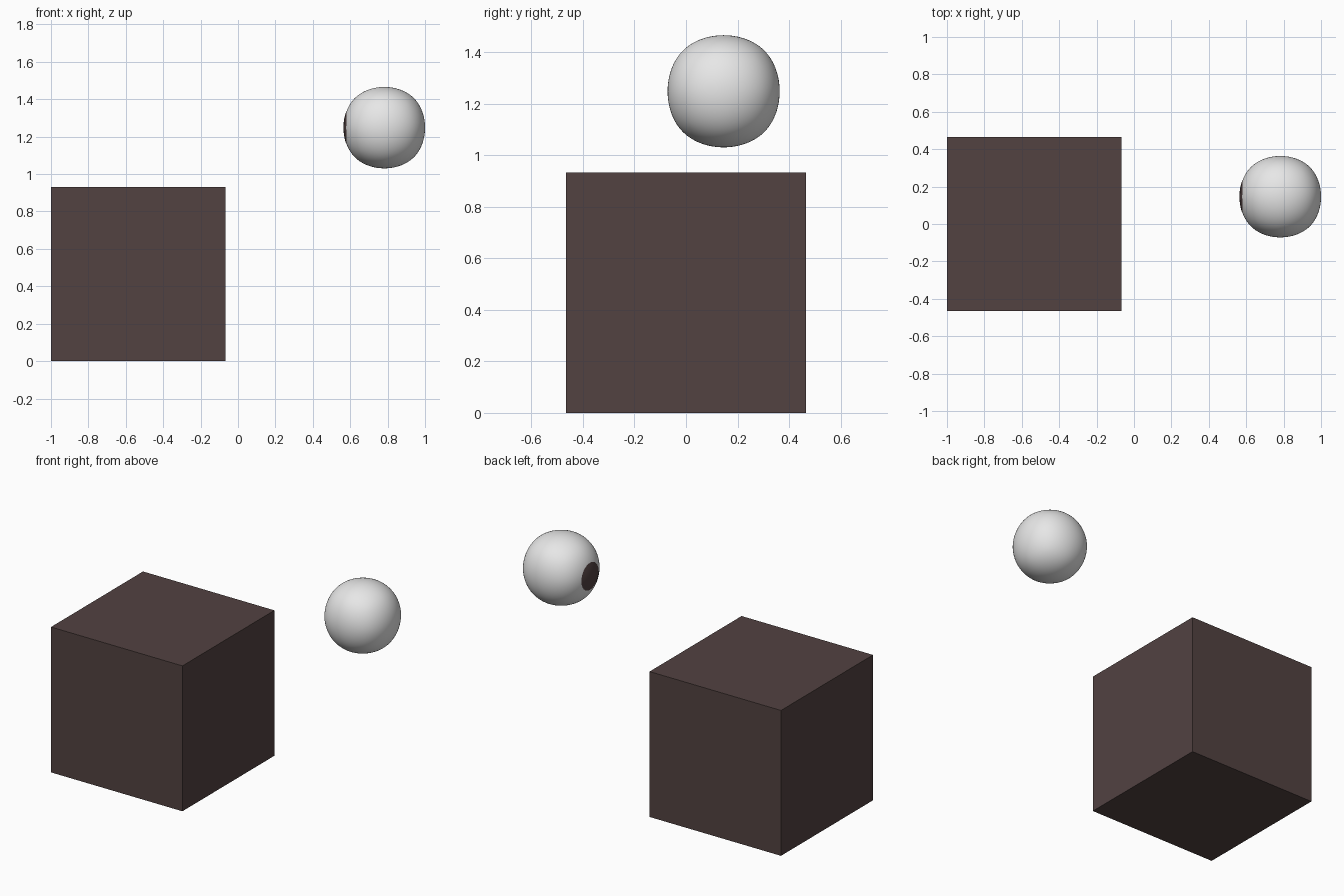
import bpy, bmesh, math
from mathutils import Vector
from mathutils.bvhtree import BVHTree

if "Cube" in bpy.data.objects:
    bpy.data.objects.remove(bpy.data.objects["Cube"])


def material(name, rgb):
    m = bpy.data.materials.new(name)
    m.diffuse_color = (*rgb, 1)
    m.use_nodes = True
    m.node_tree.nodes["Principled BSDF"].inputs["Base Color"].default_value = m.diffuse_color
    return m


def add_object(name, bm, mat, smooth):
    mesh = bpy.data.meshes.new(name)
    bm.to_mesh(mesh)
    bm.free()
    mesh.materials.append(mat)
    for p in mesh.polygons:
        p.use_smooth = smooth
    ob = bpy.data.objects.new(name, mesh)
    bpy.context.collection.objects.link(ob)
    return ob


dark = material("dark brown", (0.084, 0.054, 0.053))
white = material("eye white", (0.8, 0.8, 0.8))

# Body: plain cube standing on the ground
S = 0.932
bm = bmesh.new()
bmesh.ops.create_cube(bm, size=S)
bmesh.ops.translate(bm, verts=bm.verts, vec=(-1 + S / 2, 0, S / 2))
add_object("body_cube", bm, dark, False)

# Eyeball: cube rounded by subdivision (limit surface reaches 0.8395 of the cage)
R = 0.2175
C = Vector((0.7825, 0.146, 1.248))
bm = bmesh.new()
bmesh.ops.create_cube(bm, size=2 * R / 0.8395)
eye = add_object("eyeball", bm, white, True)
eye.location = C
sub = eye.modifiers.new("round", 'SUBSURF')
sub.levels = sub.render_levels = 5
bpy.context.view_layer.update()

# Pupil: thin round patch hugging the left side of the eyeball
tree = BVHTree.FromObject(eye, bpy.context.evaluated_depsgraph_get())


def on_eye(r, a):
    start = Vector((-1, r * math.cos(a), r * math.sin(a)))
    hit = tree.ray_cast(start, Vector((1, 0, 0)))[0]
    return C + hit - Vector((0.0015, 0, 0))


N = 24
bm = bmesh.new()
centre = bm.verts.new(on_eye(0.00001, 0.3))
rings = [[bm.verts.new(on_eye(r, 2 * math.pi * i / N)) for i in range(N)]
         for r in (0.022, 0.044, 0.066, 0.087)]
for i in range(N):
    j = (i + 1) % N
    bm.faces.new((centre, rings[0][j], rings[0][i]))
    for a, b in zip(rings, rings[1:]):
        bm.faces.new((a[i], a[j], b[j], b[i]))
bm.normal_update()
for f in bm.faces:
    if f.normal.x > 0:
        f.normal_flip()
add_object("pupil", bm, dark, True)
